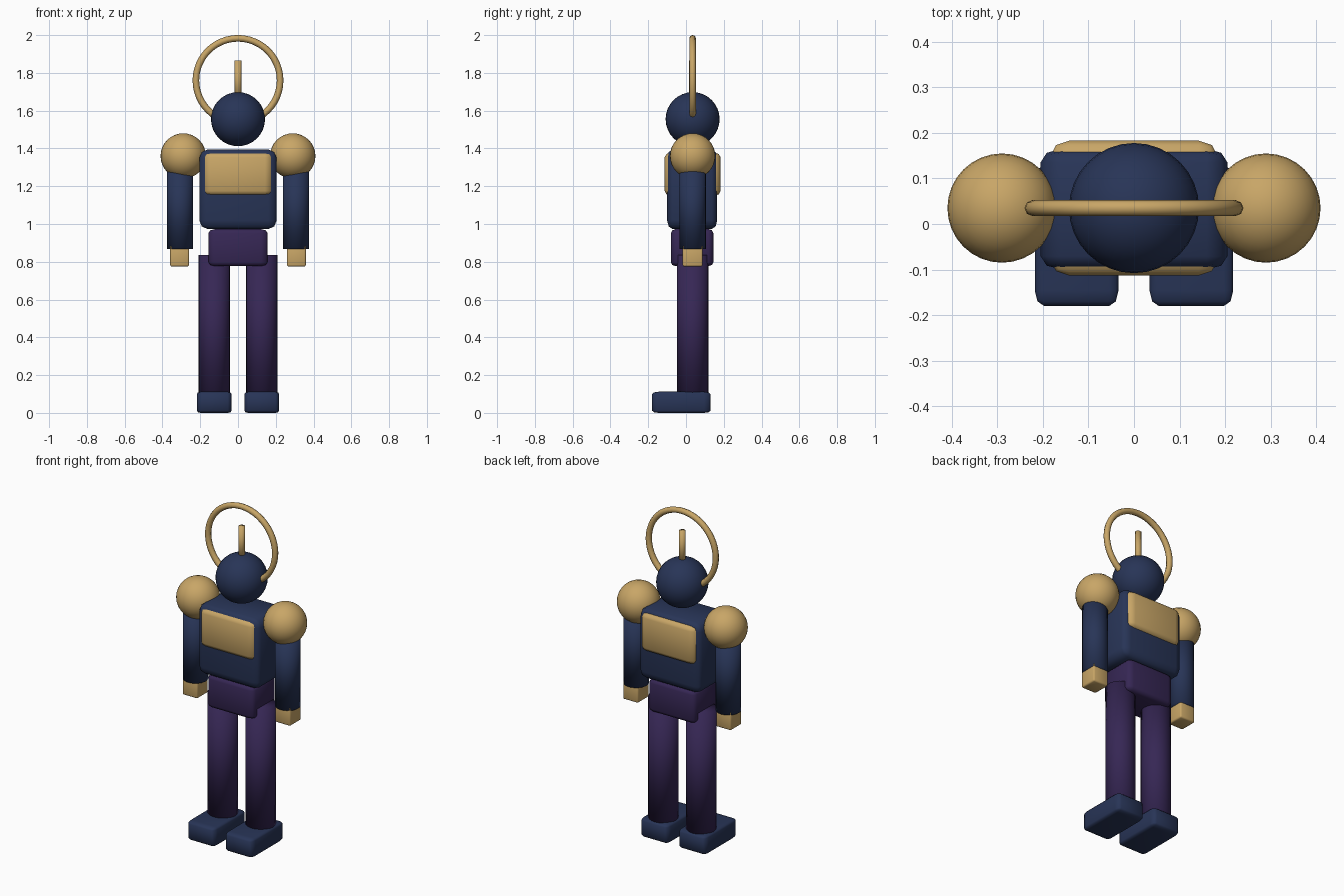
import bpy
import bmesh
from mathutils import Matrix, Vector

cube = bpy.data.objects.get("Cube")
if cube:
    bpy.data.objects.remove(cube, do_unlink=True)

MID = 0.035  # depth of the body's centre line


def material(name, rgb):
    mat = bpy.data.materials.new(name)
    mat.use_nodes = True
    colour = (*rgb, 1.0)
    mat.diffuse_color = colour
    mat.node_tree.nodes["Principled BSDF"].inputs["Base Color"].default_value = colour
    return mat


navy = material("navy", (0.021, 0.035, 0.095))
purple = material("purple", (0.037, 0.020, 0.090))
gold = material("gold", (0.58, 0.38, 0.135))


def finish(name, bm, mat):
    mesh = bpy.data.meshes.new(name)
    for face in bm.faces:
        face.smooth = True
    bm.to_mesh(mesh)
    bm.free()
    mesh.materials.append(mat)
    obj = bpy.data.objects.new(name, mesh)
    bpy.context.collection.objects.link(obj)
    return obj


def box(name, low, high, mat, bevel=0.11):
    # The rounded unit cube is stretched, so its bevels stretch with it
    low, high = Vector(low), Vector(high)
    bm = bmesh.new()
    bmesh.ops.create_cube(bm, size=1)
    bmesh.ops.bevel(bm, geom=bm.edges[:], offset=bevel, segments=2,
                    profile=0.5, affect='EDGES')
    bmesh.ops.scale(bm, vec=high - low, verts=bm.verts)
    bmesh.ops.translate(bm, vec=(low + high) / 2, verts=bm.verts)
    return finish(name, bm, mat)


def ball(name, centre, radius, mat):
    bm = bmesh.new()
    bmesh.ops.create_uvsphere(bm, u_segments=32, v_segments=16, radius=radius,
                              matrix=Matrix.Translation(centre))
    return finish(name, bm, mat)


def post(name, x, bottom, top, radius, mat, sides=24):
    bm = bmesh.new()
    bmesh.ops.create_cone(bm, cap_ends=True, segments=sides, radius1=radius,
                          radius2=radius, depth=top - bottom,
                          matrix=Matrix.Translation((x, MID, (bottom + top) / 2)))
    return finish(name, bm, mat)


# Body
box("torso", (-0.205, -0.10, 0.973), (0.205, 0.165, 1.395), navy)
box("chest_plate", (-0.183, -0.113, 1.15), (0.183, 0.183, 1.378), gold)
box("pelvis", (-0.157, -0.08, 0.777), (0.157, 0.145, 0.973), purple)

# Head with its spike and upright ring
ball("head", (0, MID, 1.555), 0.143, navy)
post("head_spike", 0, 1.65, 1.865, 0.018, gold, 12)
bpy.ops.mesh.primitive_torus_add(major_segments=48, minor_segments=8,
                                 major_radius=0.223, minor_radius=0.0175,
                                 location=(0, MID, 1.76), rotation=(1.5708, 0, 0))
ring = bpy.context.object
ring.name = "head_ring"
ring.data.materials.append(gold)
bpy.ops.object.shade_smooth()

# Limbs, one set per side
for side, s in (("left", 1), ("right", -1)):
    ball(side + "_shoulder", (s * 0.29, MID, 1.36), 0.12, gold)
    post(side + "_arm", s * 0.307, 0.868, 1.30, 0.07, navy)
    hx = s * 0.309
    box(side + "_hand", (hx - 0.05, MID - 0.053, 0.775),
        (hx + 0.05, MID + 0.053, 0.89), gold, 0.08)
    post(side + "_leg", s * 0.126, 0.06, 0.835, 0.083, purple)
    fx = s * 0.126
    box(side + "_foot", (fx - 0.092, -0.18, 0), (fx + 0.092, 0.13, 0.112), navy)
